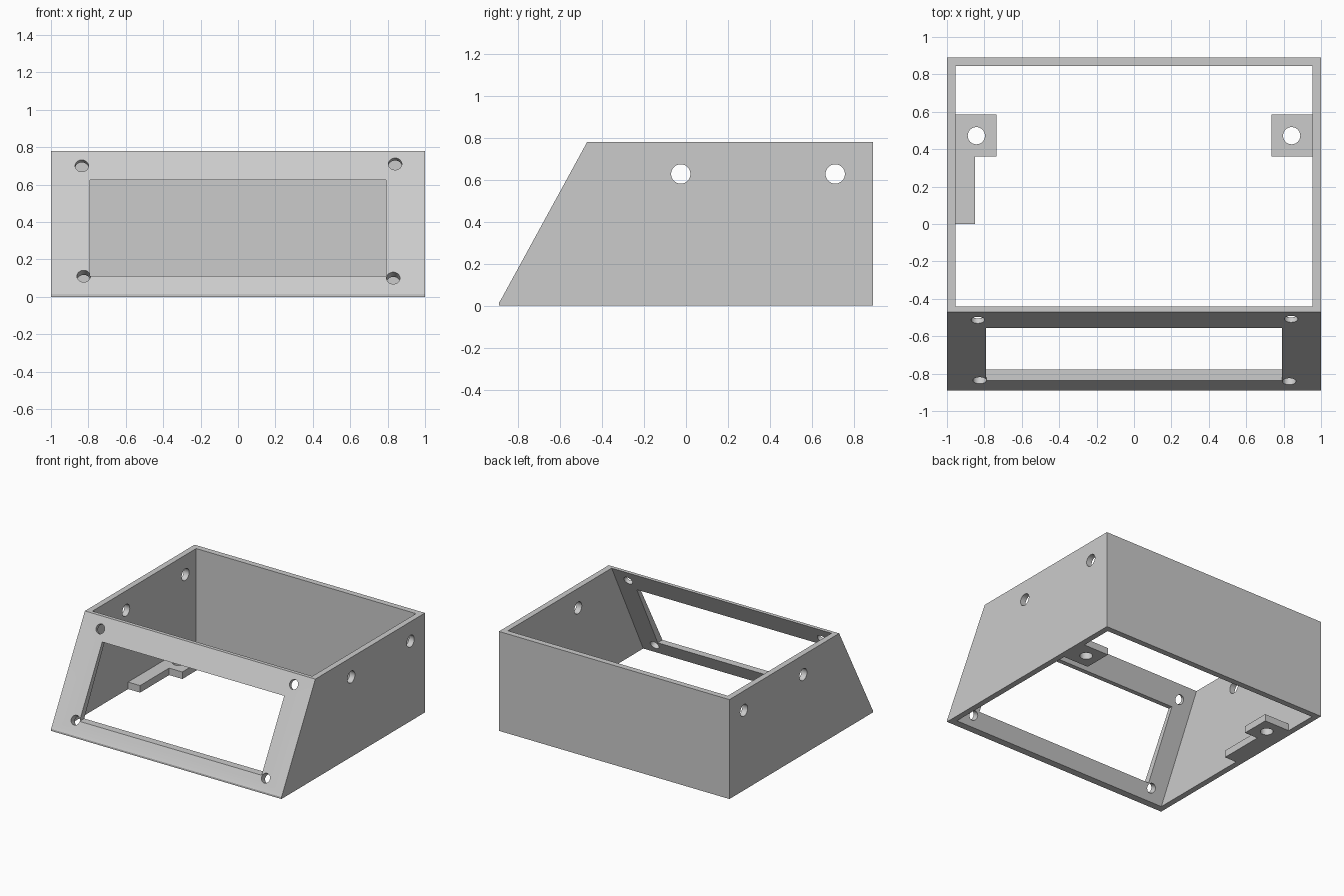
import bpy, bmesh, math
from mathutils import Vector

cube = bpy.data.objects.get("Cube")
if cube:
    bpy.data.objects.remove(cube, do_unlink=True)

# Single plain grey plastic
grey = bpy.data.materials.new("grey plastic")
grey.use_nodes = True
colour = (0.6, 0.6, 0.6, 1)
grey.diffuse_color = colour
grey.node_tree.nodes["Principled BSDF"].inputs["Base Color"].default_value = colour

WALL, HEIGHT, BACK = 0.046, 0.78, 0.89
SLOPE_NORMAL = Vector((0, -0.76, 0.42)).normalized()


def slope_y(z):
    """Y of the outer sloped front at height z."""
    return -0.88 + (z - 0.03) * 0.41 / 0.75


def finish(name, bm):
    bmesh.ops.recalc_face_normals(bm, faces=bm.faces)
    mesh = bpy.data.meshes.new(name)
    bm.to_mesh(mesh)
    bm.free()
    mesh.materials.append(grey)
    obj = bpy.data.objects.new(name, mesh)
    bpy.context.collection.objects.link(obj)
    return obj


def prism(name, points, axis, low, high):
    """Extrude an outline: (y, z) points along x, or (x, y) points along z."""
    bm = bmesh.new()
    place = (lambda a, b: (low, a, b)) if axis == "x" else (lambda a, b: (a, b, low))
    face = bm.faces.new([bm.verts.new(place(a, b)) for a, b in points])
    offset = Vector((high - low, 0, 0) if axis == "x" else (0, 0, high - low))
    moved = bmesh.ops.extrude_face_region(bm, geom=[face])["geom"]
    bmesh.ops.translate(bm, vec=offset,
                        verts=[v for v in moved if isinstance(v, bmesh.types.BMVert)])
    return finish(name, bm)


def box(name, low, high):
    (x0, y0, z0), (x1, y1, z1) = low, high
    return prism(name, [(x0, y0), (x1, y0), (x1, y1), (x0, y1)], "z", z0, z1)


def cylinder(name, centre, direction, radius, length):
    bm = bmesh.new()
    bmesh.ops.create_cone(bm, cap_ends=True, segments=40, radius1=radius,
                          radius2=radius, depth=length)
    turn = Vector((0, 0, 1)).rotation_difference(Vector(direction)).to_matrix()
    bmesh.ops.rotate(bm, matrix=turn, verts=bm.verts)
    bmesh.ops.translate(bm, vec=centre, verts=bm.verts)
    return finish(name, bm)


def combine(obj, tool, operation="DIFFERENCE"):
    """Apply a boolean and discard the helper."""
    tool.hide_render = True
    mod = obj.modifiers.new("cut", "BOOLEAN")
    mod.operation, mod.solver, mod.object = operation, "EXACT", tool
    bpy.context.view_layer.objects.active = obj
    bpy.ops.object.modifier_apply(modifier=mod.name)
    bpy.data.objects.remove(tool, do_unlink=True)


# Open-topped, open-bottomed case with a sloped front and eased lower edge
case = prism("case_shell", [(-BACK, 0), (-BACK, 0.015), (-0.88, 0.03),
                            (slope_y(HEIGHT), HEIGHT), (BACK, HEIGHT), (BACK, 0)],
             "x", -1, 1)

# Hollow interior, with the front panel thinning towards the top
inner_low, inner_high = -0.833, -0.441
lean = (inner_high - inner_low) / HEIGHT * 0.1
combine(case, prism("hollow", [(inner_low - lean, -0.1), (inner_high + lean, HEIGHT + 0.1),
                               (BACK - WALL, HEIGHT + 0.1), (BACK - WALL, -0.1)],
                    "x", WALL - 1, 1 - WALL))

# Screen opening in the sloped front
combine(case, box("opening", (-0.79, -1.2, 0.11), (0.79, -0.3, 0.625)))

# Four screw holes square to the slope
for x, z in [(-0.835, 0.70), (0.84, 0.71), (-0.825, 0.11), (0.83, 0.10)]:
    combine(case, cylinder("screw_hole", (x, slope_y(z), z), SLOPE_NORMAL, 0.036, 0.3))

# Two round holes through both side walls
for y in (-0.025, 0.71):
    combine(case, cylinder("side_hole", (0, y, 0.627), (1, 0, 0), 0.046, 2.4))

# Mounting tabs inside the side walls, the right one with a forward arm
right_outline = [(-0.96, 0), (-0.85, 0), (-0.85, 0.36), (-0.735, 0.36),
                 (-0.735, 0.585), (-0.96, 0.585)]
left_outline = [(0.735, 0.36), (0.96, 0.36), (0.96, 0.585), (0.735, 0.585)]
parts = [case]
for name, outline, side in (("right_mounting_tab", right_outline, -1),
                            ("left_mounting_tab", left_outline, 1)):
    tab = prism(name, outline, "z", 0, 0.055)
    combine(tab, cylinder("tab_hole", (side * 0.843, 0.472, 0), (0, 0, 1), 0.046, 0.4))
    parts.append(tab)

# Smooth the hole walls only
for obj in parts:
    bpy.ops.object.select_all(action="DESELECT")
    obj.select_set(True)
    bpy.context.view_layer.objects.active = obj
    bpy.ops.object.shade_smooth_by_angle(angle=math.radians(11))
